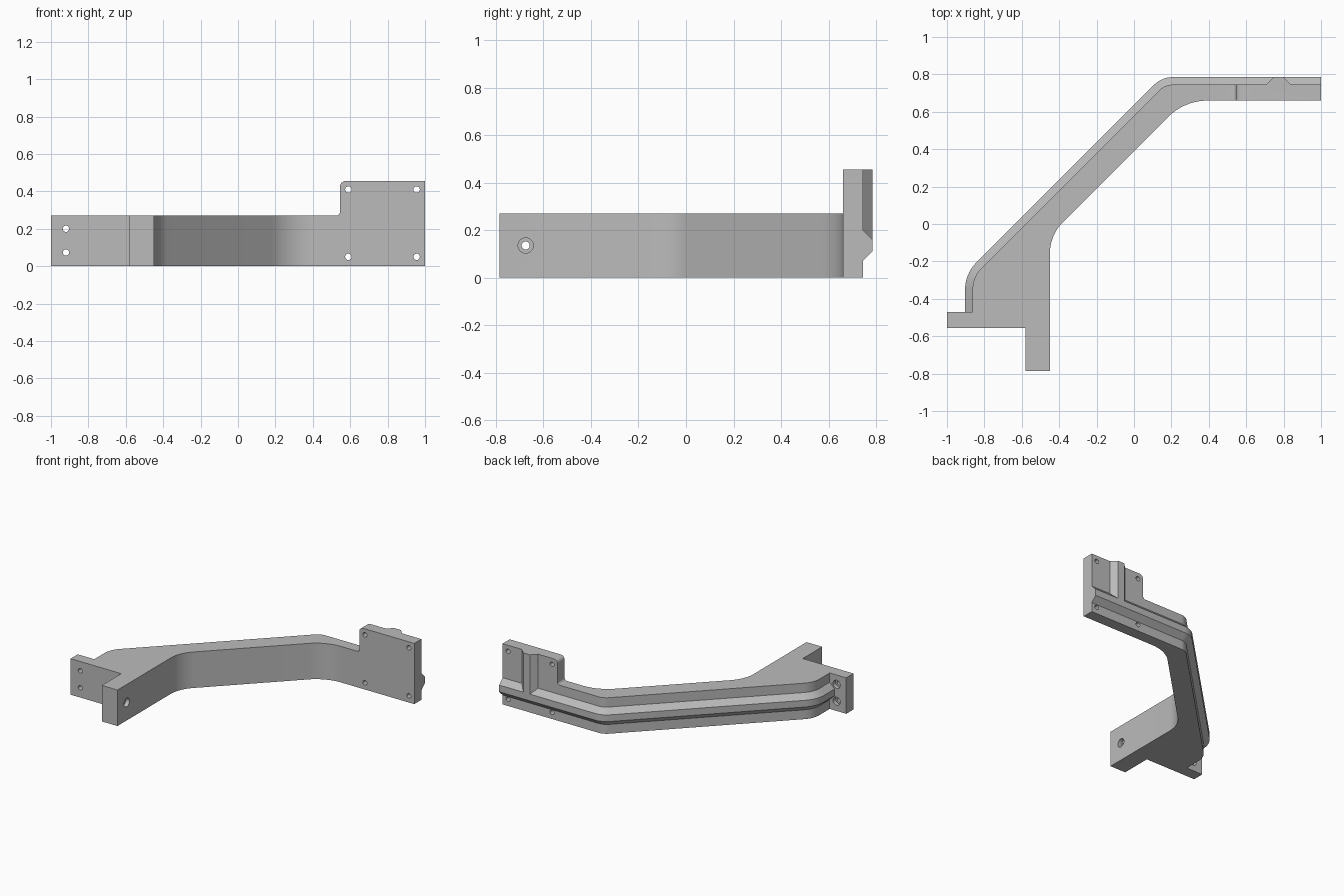
import bpy, bmesh, math
from mathutils import Vector, Matrix

default = bpy.data.objects.get("Cube")
if default:
    bpy.data.objects.remove(default, do_unlink=True)

grey = bpy.data.materials.new("plain grey")
grey.use_nodes = True
grey.diffuse_color = (0.5, 0.5, 0.5, 1)
grey.node_tree.nodes["Principled BSDF"].inputs["Base Color"].default_value = (0.5, 0.5, 0.5, 1)


def rounded(points, closed=True, steps=12):
    """Turn (a, b, radius) corners into a polyline with tangent arcs."""
    out = []
    n = len(points)
    for i, (a, b, r) in enumerate(points):
        p = Vector((a, b))
        if r == 0 or (not closed and i in (0, n - 1)):
            out.append(p)
            continue
        u = (Vector(points[i - 1][:2]) - p).normalized()
        v = (Vector(points[(i + 1) % n][:2]) - p).normalized()
        half = u.angle(v) / 2
        centre = p + (u + v).normalized() * (r / math.sin(half))
        start = p + u * (r / math.tan(half)) - centre
        turn = math.pi - 2 * half
        if u.x * v.y - u.y * v.x > 0:
            turn = -turn
        for k in range(steps + 1):
            out.append(centre + Matrix.Rotation(turn * k / steps, 2) @ start)
    return out


def make_object(name, bm):
    bmesh.ops.recalc_face_normals(bm, faces=bm.faces[:])
    mesh = bpy.data.meshes.new(name)
    bm.to_mesh(mesh)
    bm.free()
    mesh.materials.append(grey)
    ob = bpy.data.objects.new(name, mesh)
    bpy.context.collection.objects.link(ob)
    return ob


def loft(name, rings):
    """Skin a list of closed rings and cap both ends."""
    bm = bmesh.new()
    rows = [[bm.verts.new(p) for p in ring] for ring in rings]
    n = len(rows[0])
    for a, b in zip(rows, rows[1:]):
        for i in range(n):
            j = (i + 1) % n
            bm.faces.new((a[i], a[j], b[j], b[i]))
    bm.faces.new(rows[0])
    bm.faces.new(rows[-1])
    return make_object(name, bm)


def drill(name, axis, centre, radius, depth):
    bm = bmesh.new()
    bmesh.ops.create_cone(bm, cap_ends=True, segments=32, radius1=radius, radius2=radius,
                          depth=depth, matrix=Matrix.Translation(centre)
                          @ Matrix.Rotation(math.pi / 2, 4, "Y" if axis == "X" else "X"))
    ob = make_object(name, bm)
    ob.hide_render = True
    return ob


def combine(target, tool, operation):
    mod = target.modifiers.new("combine", "BOOLEAN")
    mod.operation = operation
    mod.solver = "EXACT"
    mod.object = tool
    bpy.context.view_layer.objects.active = target
    bpy.ops.object.modifier_apply(modifier=mod.name)
    bpy.data.objects.remove(tool, do_unlink=True)


HEIGHT, FRONT, BACK, SIDE = 0.27, 0.66, 0.745, -0.863


def back_path(offset, x_end, y_end):
    """Back edge of the arm, moved outwards by offset."""
    y, x = BACK + offset, SIDE - offset
    c = 0.58 + offset * math.sqrt(2)
    return [(x_end, y, 0), (y - c, y, 0.1 + offset), (x, x + c, 0.16 + offset), (x, y_end, 0)]


# Angled arm with tab and leg
outline = rounded(back_path(0, 0.6, -0.47) + [
    (-1, -0.47, 0), (-1, -0.555, 0), (-0.58, -0.555, 0), (-0.58, -0.785, 0),
    (-0.45, -0.785, 0), (-0.45, -0.06, 0.24), (0.27, FRONT, 0.3), (0.6, FRONT, 0)])
bracket = loft("bracket_arm", [[(p.x, p.y, z) for p in outline] for z in (0, HEIGHT)])

# Tall mounting plate
plate_shape = rounded([(1, 0, 0), (1, 0.455, 0), (0.545, 0.455, 0.03),
                       (0.545, HEIGHT, 0.02), (0.5, HEIGHT, 0), (0.5, 0, 0)], steps=6)
plate = loft("mounting_plate", [[(p.x, y, p.y) for p in plate_shape] for y in (FRONT, BACK)])
combine(bracket, plate, "UNION")

# Bevelled rib following the back of the arm
profile = [(-0.02, 0.07), (0, 0.07), (0.04, 0.11), (0.04, 0.16), (0, 0.2), (-0.02, 0.2)]
paths = [rounded(back_path(o, 1, -0.49), closed=False) for o, z in profile]
rings = [[(p.x, p.y, z) for p, (o, z) in zip(section, profile)] for section in zip(*paths)]
combine(bracket, loft("back_rib", rings), "UNION")

# Upright rib on the plate
upright = [(0.705, 0.72), (0.705, BACK), (0.745, 0.785), (0.8, 0.785), (0.84, BACK), (0.84, 0.72)]
upright_rib = loft("upright_rib", [[(x, y, z) for x, y in upright] for z in (0.135, 0.455)])
combine(bracket, upright_rib, "UNION")

# Screw holes in the plate
for x in (0.59, 0.955):
    for z in (0.05, 0.41):
        combine(bracket, drill("plate_hole", "Y", (x, 0.7, z), 0.017, 0.3), "DIFFERENCE")

# Counterbored holes in the tab
for z in (0.073, 0.2):
    combine(bracket, drill("tab_hole", "Y", (-0.92, -0.5, z), 0.017, 0.16), "DIFFERENCE")
    combine(bracket, drill("tab_counterbore", "Y", (-0.92, -0.47, z), 0.03, 0.06), "DIFFERENCE")

# Counterbored hole across the leg
combine(bracket, drill("leg_hole", "X", (-0.515, -0.675, 0.135), 0.017, 0.3), "DIFFERENCE")
combine(bracket, drill("leg_counterbore", "X", (-0.45, -0.675, 0.135), 0.032, 0.06), "DIFFERENCE")

bpy.ops.object.select_all(action="DESELECT")
bracket.select_set(True)
bpy.context.view_layer.objects.active = bracket
bpy.ops.object.shade_smooth_by_angle(angle=math.radians(25))
